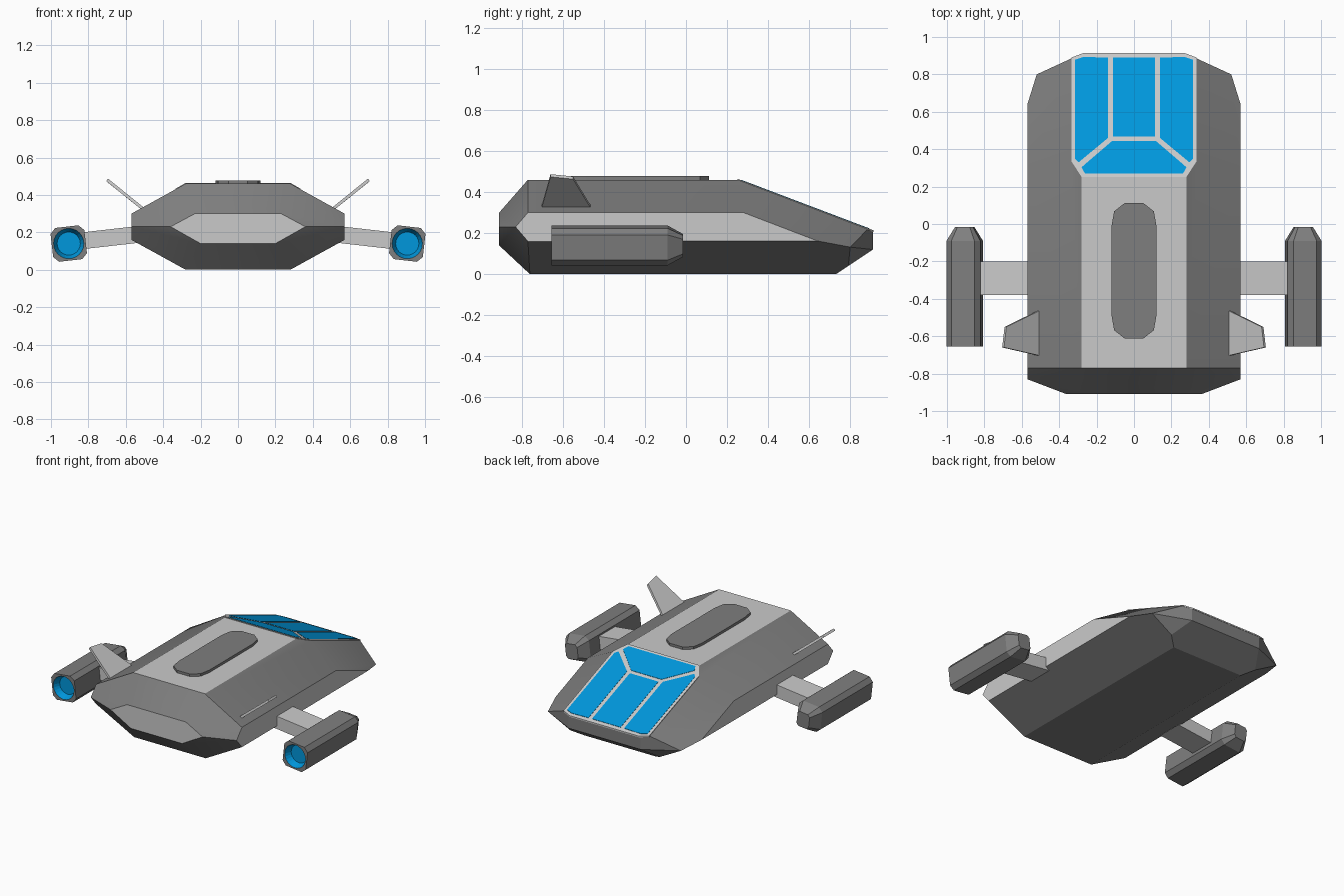
import bpy, bmesh, math
from mathutils import Matrix, Vector

if "Cube" in bpy.data.objects:
    bpy.data.objects.remove(bpy.data.objects["Cube"])


def material(name, rgb):
    m = bpy.data.materials.new(name)
    m.diffuse_color = (*rgb, 1)
    m.use_nodes = True
    m.node_tree.nodes["Principled BSDF"].inputs["Base Color"].default_value = m.diffuse_color
    return m


LIGHT = material("light_grey", (0.59, 0.59, 0.59))
DARK = material("dark_grey", (0.21, 0.21, 0.21))
BLUE = material("bright_blue", (0.0, 0.31, 0.72))


def finish(bm, name, mats):
    bmesh.ops.recalc_face_normals(bm, faces=bm.faces[:])
    me = bpy.data.meshes.new(name)
    bm.to_mesh(me)
    bm.free()
    for m in mats:
        me.materials.append(m)
    ob = bpy.data.objects.new(name, me)
    bpy.context.collection.objects.link(ob)
    return ob


def loft(bm, rings):
    """Skin matching rings of points and return the vertex rings."""
    rows = [[bm.verts.new(p) for p in r] for r in rings]
    n = len(rows[0])
    for a, b in zip(rows, rows[1:]):
        for i in range(n):
            j = (i + 1) % n
            bm.faces.new((a[i], a[j], b[j], b[i]))
    return rows


def prism(name, bottom, top, mat):
    bm = bmesh.new()
    rows = loft(bm, [bottom, top])
    bm.faces.new(rows[0])
    bm.faces.new(rows[1])
    return finish(bm, name, [mat])


# Faceted hull, from the corner points of its right half
half = [(.28, -.76, 0), (.57, -.77, .16), (.57, -.83, .23), (.57, -.77, .30),
        (.28, -.77, .46), (.36, -.91, .23), (.20, -.91, .14), (.23, -.91, .30),
        (.28, .25, .46), (.335, .335, .428), (.335, .885, .2195), (.57, .28, .30),
        (.57, .64, .162), (.52, .80, .132), (.28, .91, .21), (.28, .91, .12),
        (.35, .79, .04), (.28, .73, 0)]
bm = bmesh.new()
for x, y, z in half:
    for s in (1, -1):
        bm.verts.new((s * x, y, z))
bmesh.ops.convex_hull(bm, input=bm.verts[:])
bmesh.ops.dissolve_limit(bm, angle_limit=math.radians(2.5),
                         verts=bm.verts[:], edges=bm.edges[:])
bmesh.ops.recalc_face_normals(bm, faces=bm.faces[:])
for f in bm.faces:  # flat roof, side walls and end plate are light
    n = f.normal
    f.material_index = 0 if n.z > .99 or abs(n.x) > .99 or n.y < -.99 else 1
hull = finish(bm, "hull", [LIGHT, DARK])
bpy.context.view_layer.objects.active = hull
hull.select_set(True)
bpy.ops.object.shade_smooth_by_angle(angle=math.radians(20))

# Roof hatch
quarter = [(.12, -.01), (.106, .068), (.05, .112)]
outline = quarter + [(-x, y) for x, y in reversed(quarter)]
outline += [(-x, -.5 - y) for x, y in outline]
prism("roof_hatch", [(x, y, .45) for x, y in outline],
      [(x, y, .478) for x, y in outline], DARK)


# Canopy lying on the sloped nose
def slope(points, lift):
    return [(x, y, .46 - .379 * (y - .25) + lift) for x, y in points]


def mirrored(points):
    return points + [(-x, y) for x, y in reversed(points)]


frame = mirrored([(.28, .252), (.335, .335), (.335, .89), (.27, .914)])
prism("canopy_frame", slope(frame, -.004), slope(frame, .005), LIGHT)
side = [(.315, .878), (.315, .348), (.296, .330), (.139, .460), (.139, .89), (.27, .893)]
panes = {"centre_pane": mirrored([(.112, .467), (.112, .89)]),
         "upper_pane": mirrored([(.262, .269), (.280, .304), (.118, .443)]),
         "right_pane": side,
         "left_pane": [(-x, y) for x, y in side]}
for name, pts in panes.items():
    prism(name, slope(pts, .003), slope(pts, .007), BLUE)

# Pods, struts and fins on both sides
octagon = [(.091, .062), (.062, .091), (-.062, .091), (-.091, .062),
           (-.091, -.062), (-.062, -.091), (.062, -.091), (.091, -.062)]
circle = [(math.cos(a), math.sin(a)) for a in
          (math.radians(22.5 + 15 * i) for i in range(24))]
for s, label in ((1, "right"), (-1, "left")):
    # engine pod with tapered nose
    bm = bmesh.new()
    rows = loft(bm, [[(x, -.655, z) for x, z in octagon],
                     [(x, -.09, z) for x, z in octagon],
                     [(x * .52, -.015, z * .58) for x, z in octagon]])
    bm.faces.new(rows[2])
    # recessed blue nozzle
    grey = set(bm.faces)
    nozzle = loft(bm, [[(r * x, y, r * z) for x, z in circle]
                       for r, y in ((.081, -.655), (.062, -.61))])
    bm.faces.new(nozzle[1])
    for f in bm.faces:
        f.material_index = 0 if f in grey else 1
    # flat rim between the octagon and the round opening
    for k in range(8):
        arc = [nozzle[0][(3 * k + j) % 24] for j in (3, 2, 1, 0)]
        bm.faces.new([rows[0][k], rows[0][(k + 1) % 8]] + arc)
    bm.transform(Matrix.Translation((s * .905, 0, .14)) @
                 Matrix.Rotation(s * math.radians(6.5), 4, 'Y'))
    finish(bm, label + "_engine_pod", [DARK, BLUE])

    # strut sloping down to the pod
    prism(label + "_strut",
          [(s * .54, y, z) for y, z in ((-.38, .143), (-.20, .143), (-.20, .233), (-.38, .233))],
          [(s * .83, y, z) for y, z in ((-.38, .11), (-.20, .11), (-.20, .20), (-.38, .20))],
          LIGHT)

    # thin fin leaning outward
    fin = [Vector((s * x, y, z)) for x, y, z in
           ((.508, -.705, .315), (.508, -.46, .315), (.692, -.55, .463), (.705, -.66, .474))]
    off = Vector((s * -.010, 0, .013))
    prism(label + "_fin", fin, [p + off for p in fin], LIGHT)
